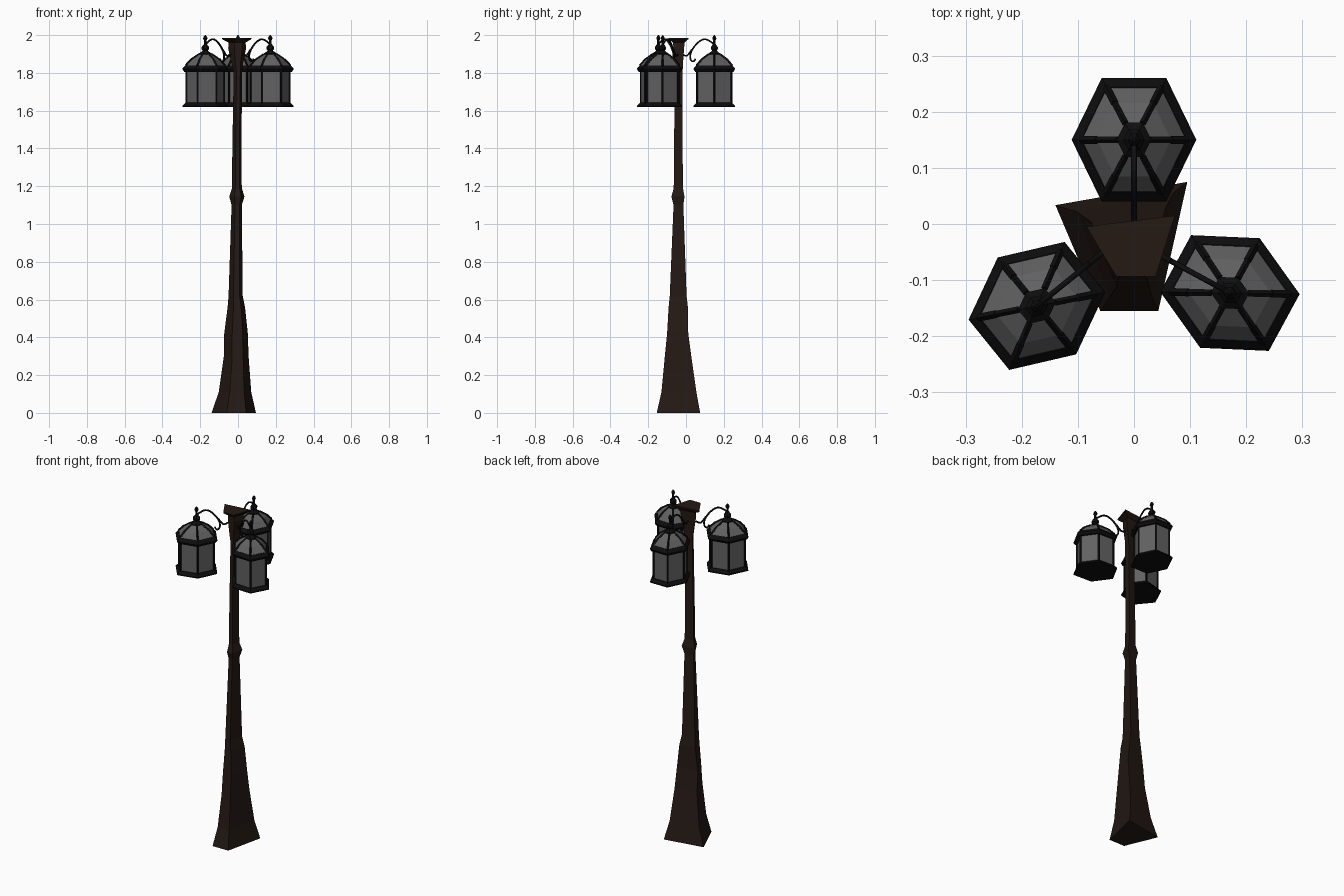
import bpy, bmesh, math
from mathutils import Vector, Matrix

if "Cube" in bpy.data.objects:
    bpy.data.objects.remove(bpy.data.objects["Cube"])


def material(name, rgb):
    m = bpy.data.materials.new(name)
    m.diffuse_color = (*rgb, 1)
    m.use_nodes = True
    m.node_tree.nodes["Principled BSDF"].inputs["Base Color"].default_value = m.diffuse_color
    return m


BROWN = material("dark_brown", (0.018, 0.010, 0.007))
BLACK = material("black_iron", (0.004, 0.004, 0.004))
GLASS = material("grey_glass", (0.12, 0.12, 0.12))


def finish(name, bm, mat, matrix=Matrix()):
    bmesh.ops.recalc_face_normals(bm, faces=bm.faces)
    me = bpy.data.meshes.new(name)
    bm.to_mesh(me)
    bm.free()
    me.materials.append(mat)
    ob = bpy.data.objects.new(name, me)
    ob.matrix_world = matrix
    bpy.context.collection.objects.link(ob)
    return ob


def loft(bm, rings):
    """Skin a stack of equal-sized vertex rings and cap both ends."""
    rows = [[bm.verts.new(p) for p in ring] for ring in rings]
    for a, b in zip(rows, rows[1:]):
        for i in range(len(a)):
            j = (i + 1) % len(a)
            bm.faces.new((a[i], a[j], b[j], b[i]))
    bm.faces.new(rows[0])
    bm.faces.new(rows[-1])


# Lantern hexagon, slightly stretched along its arm
HEX = [(0.11, 0), (0.057, 0.109), (-0.057, 0.109), (-0.11, 0), (-0.057, -0.109), (0.057, -0.109)]


def hex_ring(s, z):
    return [(x * s, y * s, z) for x, y in HEX]


def hex_part(name, profile, mat, matrix):
    bm = bmesh.new()
    loft(bm, [hex_ring(s, z) for s, z in profile])
    return finish(name, bm, mat, matrix)


def strut(bm, a, b, r):
    a, b = Vector(a), Vector(b)
    d = b - a
    m = Matrix.Translation((a + b) / 2) @ d.to_track_quat('Z', 'Y').to_matrix().to_4x4()
    bmesh.ops.create_cone(bm, cap_ends=True, segments=4, radius1=r, radius2=r,
                          depth=d.length, matrix=m)


def tube(name, pts, radius, mat, matrix):
    cu = bpy.data.curves.new(name, 'CURVE')
    cu.dimensions = '3D'
    cu.bevel_depth, cu.bevel_resolution = radius, 1
    cu.use_fill_caps = True
    cu.resolution_u = 3
    sp = cu.splines.new('NURBS')
    sp.points.add(len(pts) - 1)
    for p, (y, z) in zip(sp.points, pts):
        p.co = (0, y, z, 1)
    sp.use_endpoint_u = True
    sp.order_u = 3
    cu.materials.append(mat)
    ob = bpy.data.objects.new(name, cu)
    ob.matrix_world = matrix
    bpy.context.collection.objects.link(ob)


# Tapered four-sided post: section corners inside a unit box, rings as z, x range, y range
SECTION = [(0, 0.82), (1, 1), (0.78, 0), (0.34, 0)]
POST = [(0, -0.14, 0.095, -0.155, 0.075), (0.11, -0.102, 0.07, -0.13, 0.055),
        (0.3, -0.075, 0.056, -0.112, 0.028), (0.42, -0.073, 0.052, -0.1, 0.012),
        (0.56, -0.055, 0.037, -0.092, 0.01), (0.62, -0.05, 0.025, -0.086, 0.003),
        (1.1, -0.034, 0.02, -0.066, -0.014), (1.145, -0.046, 0.034, -0.077, -0.008),
        (1.19, -0.032, 0.02, -0.065, -0.016), (1.4, -0.03, 0.018, -0.063, -0.018),
        (1.8, -0.023, 0.022, -0.06, -0.018), (1.85, -0.035, 0.027, -0.062, -0.016),
        (1.93, -0.052, 0.043, -0.067, -0.01), (1.96, -0.05, 0.04, -0.068, -0.008),
        (1.978, -0.083, 0.07, -0.092, 0.012), (1.986, -0.085, 0.073, -0.094, 0.015)]
bm = bmesh.new()
loft(bm, [[(x0 + u * (x1 - x0), y0 + v * (y1 - y0), z) for u, v in SECTION]
          for z, x0, x1, y0, y1 in POST])
finish("post", bm, BROWN)

# Three lanterns: centre and turn about z
for n, (cx, cy, turn) in enumerate([(0, 0.15, 0), (0.171, -0.123, -118.5), (-0.173, -0.146, 129)], 1):
    M = Matrix.Translation((cx, cy, 0)) @ Matrix.Rotation(math.radians(turn), 4, 'Z')

    # Base plate, glass body, rim, domed roof and finial
    hex_part(f"lantern_base_{n}", [(1.0, 1.62), (1.0, 1.626), (0.86, 1.642)], BLACK, M)
    hex_part(f"lantern_glass_{n}", [(0.82, 1.638), (0.82, 1.812)], GLASS, M)
    hex_part(f"lantern_rim_{n}", [(0.84, 1.806), (0.93, 1.806), (1.01, 1.82), (0.99, 1.826),
                                  (0.86, 1.84)], BLACK, M)
    dome = [(0.86, 1.838), (0.6, 1.872), (0.27, 1.899)]
    hex_part(f"lantern_roof_{n}", dome, GLASS, M)
    hex_part(f"lantern_finial_{n}", [(0.27, 1.893), (0.28, 1.903), (0.18, 1.911), (0.11, 1.918),
                                     (0.17, 1.926), (0.17, 1.936), (0.06, 1.953), (0.055, 1.972),
                                     (0.1, 1.982), (0.08, 1.99), (0.02, 2.0)], BLACK, M)

    # Corner bars and roof ribs
    bm = bmesh.new()
    path = [hex_ring(s, z) for s, z in [(0.83, 1.635), (0.83, 1.815)]]
    ribs = [hex_ring(s, z) for s, z in dome]
    for i in range(6):
        strut(bm, path[0][i], path[1][i], 0.006)
        strut(bm, ribs[0][i], ribs[1][i], 0.007)
        strut(bm, ribs[1][i], ribs[2][i], 0.006)
    finish(f"lantern_frame_{n}", bm, BLACK, M)

    # Arched arm with a curled end, and the bracket into the post
    tube(f"arm_{n}", [(0, 1.95), (-0.025, 1.972), (-0.06, 1.982), (-0.1, 1.95), (-0.128, 1.905),
                      (-0.128, 1.868), (-0.108, 1.855), (-0.1, 1.875)], 0.005, BLACK, M)
    tube(f"arm_bracket_{n}", [(-0.118, 1.925), (-0.135, 1.9), (-0.15, 1.885), (-0.172, 1.9)],
         0.005, BLACK, M)
